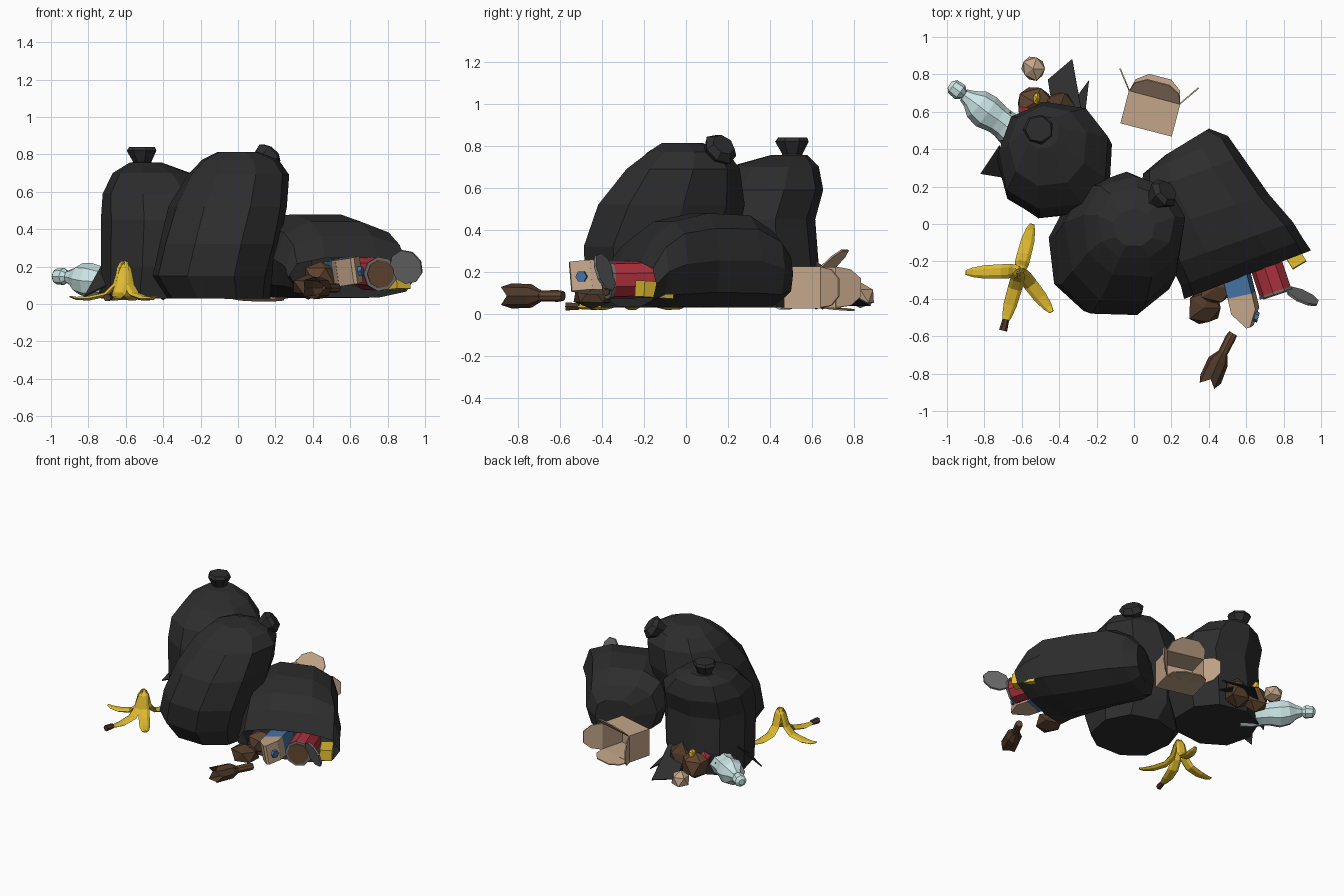
import bpy, bmesh, math, random
from mathutils import Vector as V

if "Cube" in bpy.data.objects:
    bpy.data.objects.remove(bpy.data.objects["Cube"])

random.seed(4)


def material(name, rgb):
    m = bpy.data.materials.new(name)
    m.diffuse_color = (*rgb, 1)
    m.use_nodes = True
    m.node_tree.nodes["Principled BSDF"].inputs["Base Color"].default_value = m.diffuse_color
    return m


BLACK = material("black_plastic", (.026, .026, .026))
TAN = material("cardboard", (.55, .38, .25))
BROWN = material("brown", (.12, .06, .03))
DARK = material("dark_brown", (.075, .04, .022))
YELLOW = material("yellow", (.75, .5, .03))
RED = material("red", (.42, .03, .045))
BLUE = material("blue", (.06, .17, .36))
CLEAR = material("pale_plastic", (.6, .8, .79))
GREY = material("tin", (.16, .16, .16))


def finish(name, bm, mat):
    bmesh.ops.recalc_face_normals(bm, faces=bm.faces[:])
    me = bpy.data.meshes.new(name)
    bm.to_mesh(me)
    bm.free()
    me.materials.append(mat)
    ob = bpy.data.objects.new(name, me)
    bpy.context.collection.objects.link(ob)
    return ob


def loft(name, rings, n, mat, caps=(True, True), p=1.0, jitter=0.0, turn=0.0, jag=None):
    """Skin rings given as (centre, u vector, v vector)."""
    bm = bmesh.new()
    loops = []
    for k, (c, u, v) in enumerate(rings):
        loop = []
        for i in range(n):
            a = turn + math.tau * i / n
            x, y = (math.copysign(abs(t) ** p, t) for t in (math.cos(a), math.sin(a)))
            s = 1 + random.uniform(-jitter, jitter)
            co = V(c) + (V(u) * x + V(v) * y) * s
            if jag and k == len(rings) - 1:
                co += V(jag) * (i % 2)
            co.z = max(co.z, .012)
            loop.append(bm.verts.new(co))
        loops.append(loop)
    for a, b in zip(loops, loops[1:]):
        for i in range(n):
            j = (i + 1) % n
            bm.faces.new((a[i], a[j], b[j], b[i]))
    if caps[0]:
        bm.faces.new(loops[0][::-1])
    if caps[1]:
        bm.faces.new(loops[-1])
    return finish(name, bm, mat)


def tube(name, pts, n, mat, flat=1.0, **kw):
    """Skin a path of (x, y, z, radius)."""
    P = [V(q[:3]) for q in pts]
    rings = []
    for i, q in enumerate(pts):
        d = (P[min(i + 1, len(P) - 1)] - P[max(i - 1, 0)]).normalized()
        u = d.cross(V((0, 0, 1)) if abs(d.z) < .95 else V((0, 1, 0))).normalized()
        rings.append((P[i], u * q[3], u.cross(d) * q[3] * flat))
    return loft(name, rings, n, mat, **kw)


def upright_bag(name, rows, n, turn):
    """Rows of x0, x1, y0, y1, z."""
    rings = [(((a + b) / 2, (c + d) / 2, z), ((b - a) / 2, 0, 0), (0, (d - c) / 2, 0))
             for a, b, c, d, z in rows]
    return loft(name, rings, n, BLACK, p=.9, jitter=.025, turn=turn)


def lump(name, loc, size, mat, sub=1):
    bm = bmesh.new()
    bmesh.ops.create_icosphere(bm, subdivisions=sub, radius=1)
    for v in bm.verts:
        v.co = V(loc) + V([a * b for a, b in zip(v.co, size)]) * random.uniform(.85, 1.1)
        v.co.z = max(v.co.z, .02)
    return finish(name, bm, mat)


def sheets(name, polys, mat, thick=.008):
    bm = bmesh.new()
    for poly in polys:
        bm.faces.new([bm.verts.new(q) for q in poly])
    bmesh.ops.remove_doubles(bm, verts=bm.verts[:], dist=.001)
    ob = finish(name, bm, mat)
    mod = ob.modifiers.new("thickness", "SOLIDIFY")
    mod.thickness, mod.offset = thick, 0
    return ob


# Upright bags and their tied necks
upright_bag("back_bag", [(-.74, -.16, .07, .61, .03), (-.74, -.12, .03, .64, .2),
                         (-.73, -.11, .03, .62, .45), (-.73, -.13, .08, .66, .59),
                         (-.67, -.25, .2, .63, .7), (-.58, -.4, .4, .58, .755)], 9, .3)
tube("back_bag_knot", [(-.51, .505, .73, .07), (-.51, .505, .76, .05), (-.51, .505, .82, .083),
                       (-.51, .505, .84, .07)], 7, BLACK, jitter=.05)
upright_bag("middle_bag", [(-.38, .17, -.42, .13, .03), (-.47, .19, -.49, .19, .15),
                           (-.43, .23, -.51, .23, .32), (-.37, .27, -.43, .28, .52),
                           (-.28, .27, -.29, .26, .69), (-.2, .22, -.19, .2, .77),
                           (-.11, .11, -.12, .08, .812)], 9, .15)
tube("middle_bag_knot", [(.1, .11, .73, .06), (.12, .13, .755, .055), (.16, .165, .785, .085),
                         (.18, .18, .805, .06)], 7, BLACK, jitter=.04)

# Lying bag: ground-line pairs with bottom and top heights, open at the front
rows = [(.17, .37, .4, .51, .07, .31), (.05, .27, .5, .47, .03, .4), (.04, .17, .58, .36, .025, .48),
        (.13, -.03, .72, .16, .025, .485), (.2, -.22, .85, .01, .025, .45),
        (.25, -.33, .91, -.08, .03, .37), (.27, -.4, .95, -.14, .03, .25)]
rings = [(((a + c) / 2, (b + d) / 2, (e + f) / 2), ((c - a) / 2, (d - b) / 2, 0), (0, 0, (f - e) / 2))
         for a, b, c, d, e, f in rows]
loft("lying_bag", rings, 10, BLACK, caps=(True, False), p=.75, jitter=.015)

# Torn plastic around the back bag
sheets("torn_plastic", [[(-.43, .58, .2), (-.28, .6, .2), (-.33, .88, .04), (-.46, .77, .04)],
                        [(-.35, .62, .12), (-.26, .6, .12), (-.24, .77, .06)],
                        [(-.72, .42, .22), (-.7, .25, .1), (-.82, .27, .04)],
                        [(-.66, .6, .15), (-.7, .42, .15), (-.75, .48, .04)]], BLACK)

# Waste spilling from the back bag
lump("brown_waste_left", (-.53, .65, .12), (.11, .09, .11), BROWN)
lump("brown_waste_right", (-.4, .62, .13), (.11, .09, .12), DARK)
lump("yellow_scrap", (-.52, .67, .21), (.022, .04, .04), YELLOW)
lump("red_scrap", (-.57, .6, .15), (.05, .05, .06), RED)
lump("crumpled_paper", (-.54, .83, .085), (.07, .07, .065), TAN)

# Plastic bottle
tube("plastic_bottle", [(-.91, .69, .145, .035), (-.88, .67, .142, .05), (-.84, .64, .135, .085),
                        (-.79, .6, .125, .095), (-.73, .56, .12, .08), (-.69, .53, .115, .08),
                        (-.64, .49, .11, .09), (-.57, .44, .105, .085)], 8, CLEAR)
tube("plastic_bottle_cap", [(-.985, .745, .147, .02), (-.97, .735, .147, .042),
                            (-.93, .705, .147, .046), (-.91, .69, .145, .025)], 8, CLEAR)

# Cardboard box open towards the back
A, B = V((.27, -.07, 0)), V((.045, .172, 0))
O, H = V((-.07, .54, .028)), V((0, 0, .195))
C, D = O + B, O + A + B
sheets("cardboard_box", [[O, O + A, O + A + H, O + H], [O, C, C + H, O + H],
                         [O + A, D, D + H, O + A + H], [O, O + A, D, C],
                         [O + H, O + A + H, D + H, C + H]], TAN)


def flap(p, q, out):
    out = V(out)
    return [p, q, q + (p - q) * .06 + out * .6, q + (p - q) * .28 + out,
            p + (q - p) * .28 + out, p + (q - p) * .06 + out * .6]


sheets("box_flaps", [flap(C + H, D + H, (.02, .08, .08)), flap(C, D, (.03, .11, -.01)),
                     flap(C, C + H, (-.05, .12, 0)), flap(D, D + H, (.1, .085, 0))], TAN)

# Banana peel: four draped strips and a stub
cx, cy = -.61, -.25
for i, (tx, ty) in enumerate([(-.545, .0), (-.9, -.26), (-.69, -.53), (-.44, -.47)]):
    d = V((tx - cx, ty - cy, 0))
    prof = [(.0, .225, .022), (.08, .19, .034), (.17, .1, .038), (.34, .05, .038),
            (.65, .03, .036), (.88, .03, .025), (1, .04, .012)]
    tube(f"banana_strip_{i}", [(cx + d.x * t, cy + d.y * t, z, r) for t, z, r in prof],
         6, YELLOW, flat=.38)
tube("banana_tip", [(-.685, -.51, .035, .018), (-.7, -.57, .035, .022)], 6, DARK)

# Broken brown bottle
tube("bottle_neck", [(.53, -.585, .085, .024), (.515, -.61, .085, .028), (.475, -.69, .085, .026)],
     8, BROWN)
tube("broken_bottle", [(.475, -.69, .085, .027), (.45, -.735, .085, .056), (.41, -.83, .085, .06)],
     8, DARK, caps=(True, False), jag=(-.02, -.035, 0))

# Brown rubbish at the mouth of the lying bag
lump("brown_waste_front", (.375, -.45, .09), (.1, .1, .075), DARK)
lump("brown_waste_inner", (.44, -.34, .15), (.1, .09, .09), BROWN)

# Drinks carton with gable top and cap
u, v = V((.064, .014, .012)), V((-.01, -.006, .07))


def square(c, s=1.0):
    return (c, (u + v) * s, (v - u) * s)


loft("carton_body", [square((.53, -.2, .17)), square((.575, -.38, .172))], 4, BLUE)
loft("carton_shoulder", [square((.575, -.38, .172), 1.01), square((.595, -.465, .175), 1.01)], 4, TAN)
loft("carton_gable", [square((.595, -.465, .175)), ((.62, -.55, .177), v + u * .15, v - u * .15)], 4, TAN)
tube("carton_cap", [(.63, -.49, .177, .028), (.665, -.5, .177, .028)], 6, BLUE)

# Tin can with a dark inside and bent lid
tube("can_body", [(.68, -.13, .165, .09), (.757, -.36, .16, .09)], 9, RED)
tube("can_rim", [(.757, -.36, .16, .093), (.762, -.375, .16, .093)], 9, GREY)
tube("can_inside", [(.76, -.368, .16, .076), (.764, -.38, .16, .076)], 9, BROWN)
tube("can_lid", [(.902, -.382, .2, .095), (.897, -.393, .196, .095)], 9, GREY)

# Yellow packet
tube("yellow_packet", [(.8, -.08, .11, .06), (.885, -.22, .12, .06)], 4, YELLOW, flat=.9, turn=.8)
